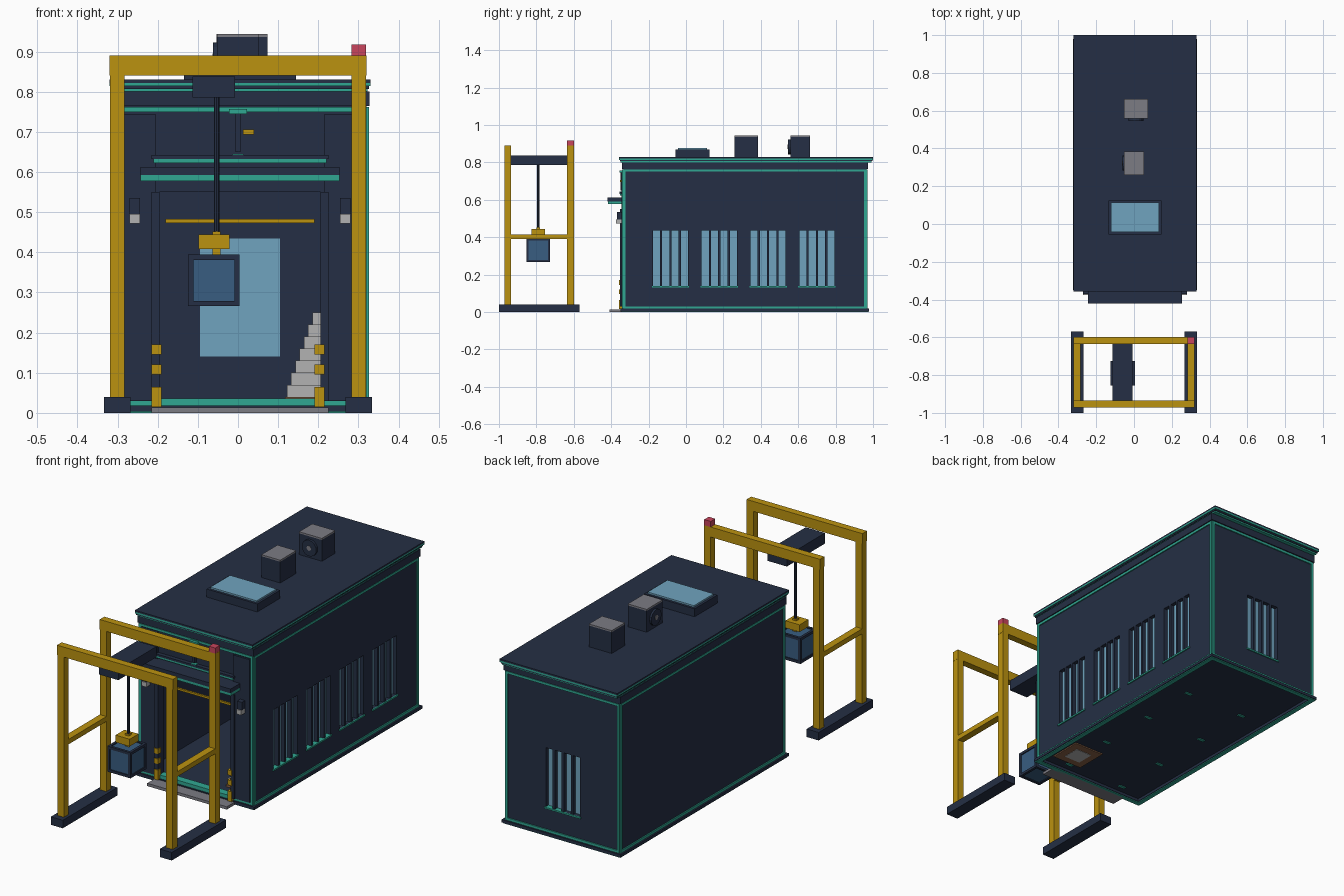
import bpy
import math

if "Cube" in bpy.data.objects:
    bpy.data.objects.remove(bpy.data.objects["Cube"], do_unlink=True)


def material(name, red, green, blue):
    mat = bpy.data.materials.new(name)
    mat.use_nodes = True
    colour = (red, green, blue, 1)
    mat.diffuse_color = colour
    mat.node_tree.nodes["Principled BSDF"].inputs["Base Color"].default_value = colour
    return mat


navy = material("navy", .018, .028, .058)
yellow = material("yellow", .5, .29, .005)
teal = material("teal", .03, .39, .29)
glass_blue = material("glass blue", .16, .37, .52)
crate_blue = material("crate blue", .04, .11, .22)
red = material("red", .58, .06, .11)
grey = material("grey", .2, .2, .23)
pale_grey = material("pale grey", .45, .45, .45)
brown = material("brown", .25, .12, .06)


def box(name, mat, x, y, z):
    """Box given by its range along each axis."""
    bpy.ops.mesh.primitive_cube_add(size=1)
    obj = bpy.context.object
    obj.name = name
    ranges = (x, y, z)
    for vert in obj.data.vertices:
        for axis, (low, high) in enumerate(ranges):
            vert.co[axis] = max(low, high) if vert.co[axis] > 0 else min(low, high)
    obj.data.materials.append(mat)
    return obj


def around(centre, half):
    return (centre - half, centre + half)


def cylinder(name, mat, radius, depth, location, rotation=(0, 0, 0), sides=16):
    bpy.ops.mesh.primitive_cylinder_add(vertices=sides, radius=radius, depth=depth,
                                        location=location, rotation=rotation)
    bpy.context.object.name = name
    bpy.context.object.data.materials.append(mat)


# Building extents and wall placement helpers
MID = .005
LEFT, RIGHT = MID + .315, MID - .315
FRONT, BACK = -.335, .965
THICK = .03
FLOOR, EAVES = .03, .8
SILL, HEAD = .14, .435


def on_left(name, mat, u, d, z):
    return box(name, mat, x=(LEFT + d[0], LEFT + d[1]), y=u, z=z)


def on_right(name, mat, u, d, z):
    return box(name, mat, x=(RIGHT - d[0], RIGHT - d[1]), y=u, z=z)


def on_back(name, mat, u, d, z):
    return box(name, mat, x=u, y=(BACK + d[0], BACK + d[1]), z=z)


def on_front(name, mat, u, d, z):
    return box(name, mat, x=u, y=(FRONT - d[0], FRONT - d[1]), z=z)


def window(place, centre):
    """Recessed glass, upright bars flush with the wall, and a sill."""
    half = .1
    place("window_glass", glass_blue, around(centre, half), (-.028, -.02), (SILL, HEAD))
    for i in range(5):
        u = centre - half + i * half / 2
        place("window_bar", navy, around(u, .006), (-.02, 0), (SILL, HEAD))
    place("window_sill", teal, around(centre, half), (-.02, .006), (SILL - .008, SILL))


def wall(place, start, end, centres):
    """Wall built from bands and piers round its windows."""
    depth = (-THICK, 0)
    if not centres:
        place("wall", navy, (start, end), depth, (FLOOR, EAVES))
        return
    place("wall_base", navy, (start, end), depth, (FLOOR, SILL))
    place("wall_top", navy, (start, end), depth, (HEAD, EAVES))
    edges = [start]
    for centre in centres:
        edges += around(centre, .1)
        window(place, centre)
    edges.append(end)
    for low, high in zip(edges[::2], edges[1::2]):
        place("wall_pier", navy, (low, high), depth, (SILL, HEAD))


def trim(place, start, end):
    """Teal edging round one side of the building."""
    out = (-.005, .006)
    for z in (FLOOR - .012, .75):
        place("trim_rail", teal, (start, end), out, (z, z + .012))
    for u in (start, end):
        inward = .012 if u == start else -.012
        place("trim_post", teal, (u, u + inward), out, (FLOOR - .012, .76))
    place("cornice", navy, (start - .006, end + .006), (0, .008), (.765, EAVES))


wall(on_left, FRONT, BACK, [-.083 + i * .261 for i in range(4)])
wall(on_right, FRONT, BACK, [])
wall(on_back, RIGHT + THICK, LEFT - THICK, [MID])
for place in (on_left, on_right):
    trim(place, FRONT, BACK)
for place in (on_front, on_back):
    trim(place, RIGHT, LEFT)

# Front wall with an open doorway
DOOR, DOOR_TOP = .2, .55
inner = .285
for sign in (-1, 1):
    on_front("door_pier", navy, (MID + sign * DOOR, MID + sign * inner), (-THICK, 0), (FLOOR, EAVES))
    on_front("door_jamb", navy, (MID + sign * DOOR, MID + sign * .22), (0, .018), (FLOOR, DOOR_TOP))
    on_front("front_pilaster", navy, (MID + sign * .21, MID + sign * .3), (0, .01), (FLOOR, .745))
    for z, tall in ((.145, .025), (.095, .025), (.015, .05)):
        on_front("door_bumper", yellow, around(sign * .203, .012), (0, .022), (z, z + tall))
    # Wall lamps
    u = around(MID + sign * .262, .013)
    on_front("lamp_housing", navy, u, (.01, .035), (.495, .535))
    on_front("lamp_glass", pale_grey, u, (.01, .04), (.472, .495))
on_front("front_lintel", navy, around(MID, DOOR), (-THICK, 0), (DOOR_TOP, EAVES))
on_front("door_sill", teal, around(MID, DOOR), (-THICK, .008), (.018, .036))
on_front("door_rail", yellow, around(MID, .185), (-.025, -.015), (.473, .483))
box("entry_ramp", grey, x=around(MID, .22), y=(-.41, FRONT), z=(0, .014))

# Canopy, upper ledge and front ornament
box("canopy", navy, x=around(MID, .248), y=(-.42, FRONT), z=(.592, .613))
box("canopy_trim", teal, x=around(MID, .248), y=(-.418, FRONT), z=(.578, .592))
on_front("upper_ledge", navy, around(MID, .22), (0, .02), (.632, .642))
on_front("upper_ledge_trim", teal, around(MID, .215), (0, .018), (.622, .632))
on_front("ornament_post", navy, around(0, .006), (0, .016), (.65, .745))
on_front("ornament_top", teal, around(0, .022), (0, .02), (.745, .757))
on_front("ornament_base", teal, around(0, .014), (0, .02), (.638, .645))
on_front("ornament_arm", yellow, (.012, .04), (0, .018), (.694, .706))

# Base ring, floor and floor studs
for place, start, end in ((on_left, FRONT, BACK), (on_right, FRONT, BACK),
                          (on_front, RIGHT, LEFT), (on_back, RIGHT, LEFT)):
    place("base_ring", navy, (start - .014, end + .014), (-.015, .014), (.004, .018))
    place("base_trim", teal, (start - .01, end + .01), (-.012, .01), (0, .004))
box("floor", navy, x=(RIGHT, LEFT), y=(FRONT, BACK), z=(.018, FLOOR))
for x in (-.16, .17):
    for y in (-.28, 0, .31, .61):
        box("floor_stud", teal, x=around(x, .018), y=around(y, .008), z=(.014, .02))

# Stone pile on a pallet inside
PILE_X, PILE_Y = .2, -.18
box("pallet", brown, x=around(PILE_X, .083), y=around(PILE_Y, .083), z=(.012, .04))
box("pile_foot", pale_grey, x=around(PILE_X, .045), y=around(PILE_Y, .045), z=(.01, .02))
levels = 7
for i in range(levels):
    half = .074 * (1 - i / levels) + .004
    z = .04 + i * .03
    box("stone_layer", pale_grey, x=around(PILE_X, half), y=around(PILE_Y, half), z=(z, z + .03))

# Roof with teal bands
ROOF_Y = (-.357, 1)
for name, mat, inset, z in (("roof_soffit", teal, .008, (EAVES, .807)),
                            ("roof_fascia", navy, .004, (.807, .814)),
                            ("roof_band", teal, 0, (.814, .822)),
                            ("roof_top", navy, 0, (.822, .83))):
    box(name, mat, x=around(MID, .325 - inset), y=(ROOF_Y[0] + inset, ROOF_Y[1] - inset), z=z)

# Skylight and roof vents
box("skylight_frame", navy, x=around(MID, .14), y=around(.035, .09), z=(.83, .87))
box("skylight_glass", glass_blue, x=around(MID, .128), y=around(.035, .078), z=(.87, .878))
QUARTER = math.pi / 2
for x, y, half_x, half_y in ((.01, .61, .063, .052), (0, .322, .052, .063)):
    box("roof_vent", navy, x=around(x, half_x), y=around(y, half_y), z=(.83, .936))
    box("vent_cap", grey, x=around(x, half_x), y=around(y, half_y), z=(.936, .944))
for location, turn in (((.01, .553, .883), (QUARTER, 0, 0)), ((-.055, .322, .883), (0, QUARTER, 0))):
    cylinder("vent_fan", navy, .04, .014, location, turn)
    cylinder("vent_hub", grey, .012, .018, location, turn)

# Gantry crane frame
FRAMES = (-.953, -.617)
POST = .018
for sign in (-1, 1):
    x = sign * .301
    box("gantry_foot", navy, x=around(x, .033), y=(-1, -.57), z=(0, .04))
    box("gantry_rail", yellow, x=around(x, POST), y=FRAMES, z=(.39, .415))
    for y in FRAMES:
        box("gantry_post", yellow, x=around(x, POST), y=around(y, POST), z=(.04, .84))
for y in FRAMES:
    box("gantry_beam", yellow, x=around(0, .32), y=around(y, POST), z=(.84, .89))
box("warning_light", red, x=around(.301, POST), y=around(FRAMES[1], POST), z=(.89, .918))

# Trolley, cable, hook and hanging crate
LOAD_X, LOAD_Y = -.06, -.79
box("trolley_beam", navy, x=around(LOAD_X, .053), y=(FRAMES[0] + POST, FRAMES[1] - POST), z=(.785, .838))
cylinder("cable", navy, .007, .34, (LOAD_X + .007, LOAD_Y, .615), sides=8)
box("hook_block", yellow, x=around(LOAD_X, .039), y=around(LOAD_Y, .035), z=(.408, .444))
box("hook_neck", yellow, x=around(LOAD_X + .007, .01), y=around(LOAD_Y, .01), z=(.39, .452))
CRATE_Z, HALF = .33, .064
box("crate", crate_blue, x=around(LOAD_X, .059), y=around(LOAD_Y, .059), z=around(CRATE_Z, .059))
for a in (-1, 1):
    for b in (-1, 1):
        near = (a * HALF, a * (HALF - .013))
        side = (b * HALF, b * (HALF - .013))
        full = (-HALF, HALF)
        for x, y, z in ((near, side, full), (near, full, side), (full, near, side)):
            box("crate_edge", navy, x=[LOAD_X + v for v in x], y=[LOAD_Y + v for v in y],
                z=[CRATE_Z + v for v in z])
